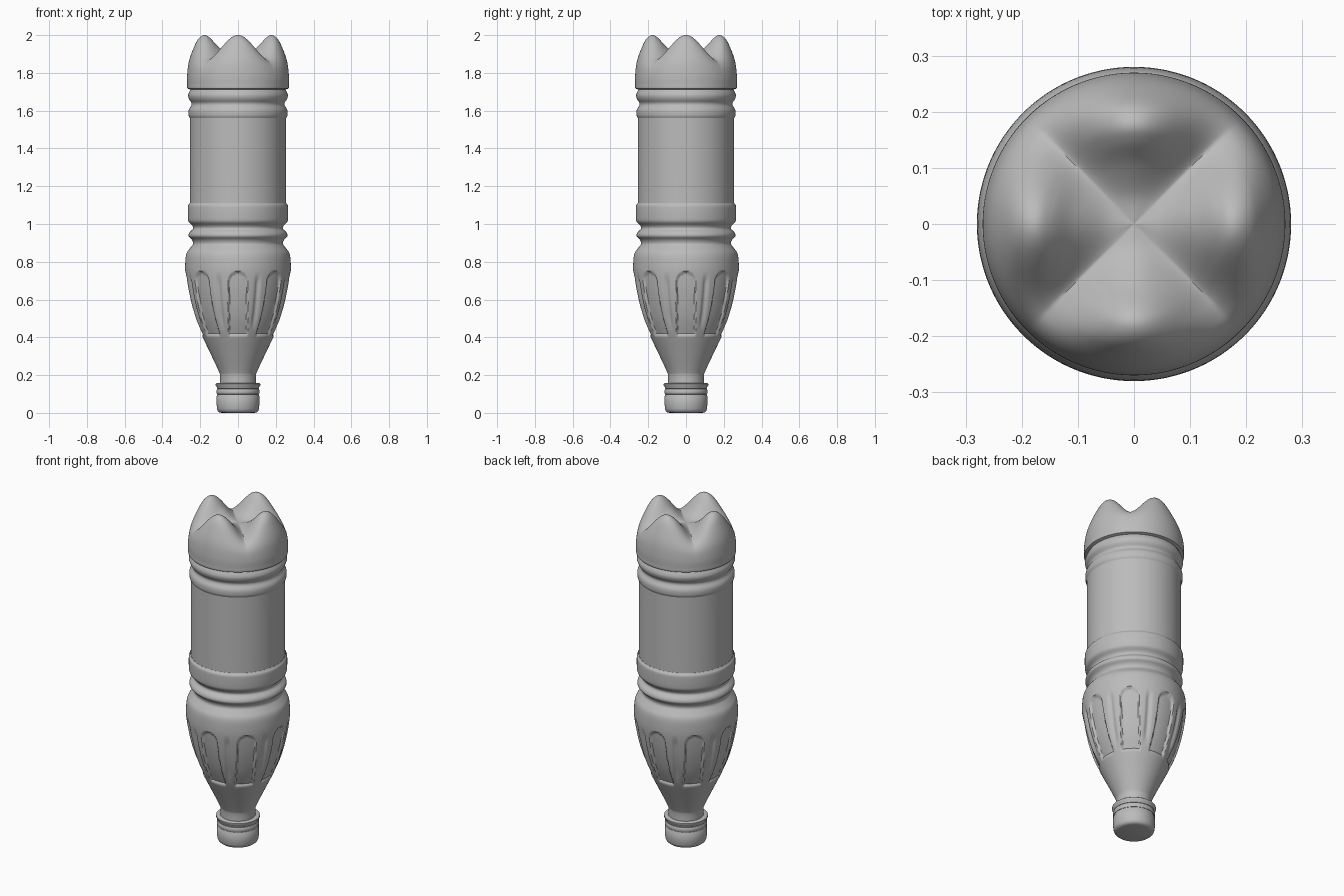
import bpy, bmesh, math
from mathutils import Vector

cube = bpy.data.objects.get("Cube")
if cube:
    bpy.data.objects.remove(cube)

# One plain grey material
grey = bpy.data.materials.new("plain grey")
grey.use_nodes = True
colour = (0.5, 0.5, 0.5, 1)
grey.diffuse_color = colour
grey.node_tree.nodes["Principled BSDF"].inputs["Base Color"].default_value = colour


def smoothstep(a, b, x):
    t = min(max((x - a) / (b - a), 0), 1)
    return t * t * (3 - 2 * t)


def spline(points, counts):
    """Catmull-Rom curve through (radius, height) points."""
    p = [Vector(q) for q in points]
    p = [p[0]] + p + [p[-1]]
    out = []
    for i, n in enumerate(counts):
        a, b, c, d = p[i:i + 4]
        for k in range(n):
            t = k / n
            out.append(0.5 * (2 * b + (c - a) * t + (2 * a - 5 * b + 4 * c - d) * t ** 2
                              + (3 * b - a - 3 * c + d) * t ** 3))
    return out + [p[-1]]


def step_counts(points, step):
    return [max(2, math.ceil(math.dist(a, b) / step)) for a, b in zip(points, points[1:])]


def lathe(name, rings, segments, shape, angle):
    """Sweep rings round z; shape(ring, angle) gives radius and height."""
    bm = bmesh.new()
    grid = []
    for ring in rings:
        row = []
        for j in range(segments):
            a = math.tau * j / segments
            r, z = shape(ring, a)
            row.append(bm.verts.new((r * math.cos(a), r * math.sin(a), z)))
        grid.append(row)
    for low, high in zip(grid, grid[1:]):
        for j in range(segments):
            k = (j + 1) % segments
            bm.faces.new((low[j], low[k], high[k], high[j]))
    bmesh.ops.remove_doubles(bm, verts=bm.verts[:], dist=0.00005)
    mesh = bpy.data.meshes.new(name)
    bm.to_mesh(mesh)
    bm.free()
    obj = bpy.data.objects.new(name, mesh)
    bpy.context.collection.objects.link(obj)
    mesh.materials.append(grey)
    bpy.ops.object.select_all(action='DESELECT')
    obj.select_set(True)
    bpy.context.view_layer.objects.active = obj
    bpy.ops.object.shade_smooth_by_angle(angle=math.radians(angle))
    return obj


# Wall of the upturned bottle, from the neck up to the last groove
wall = [(0.095, 0.13), (0.095, 0.195), (0.104, 0.225), (0.146, 0.315), (0.192, 0.412),
        (0.232, 0.51), (0.261, 0.62), (0.278, 0.73), (0.279, 0.80), (0.272, 0.845),
        (0.254, 0.872), (0.238, 0.895), (0.244, 0.917), (0.261, 0.935), (0.257, 0.955),
        (0.238, 0.975), (0.243, 0.993), (0.261, 1.012), (0.265, 1.04), (0.265, 1.09),
        (0.262, 1.102), (0.255, 1.112), (0.254, 1.15), (0.254, 1.54), (0.255, 1.56),
        (0.261, 1.572), (0.262, 1.595), (0.258, 1.61), (0.247, 1.628), (0.247, 1.642),
        (0.259, 1.66), (0.264, 1.68), (0.259, 1.698), (0.252, 1.712), (0.268, 1.717)]
# Footed base, along a foot and along the valley between two feet
foot = [(0.269, 1.74), (0.269, 1.79), (0.260, 1.86), (0.238, 1.925), (0.210, 1.98),
        (0.178, 2.0), (0.148, 1.985), (0.105, 1.94), (0.05, 1.90), (0, 1.89)]
valley = [(0.269, 1.74), (0.268, 1.78), (0.259, 1.825), (0.240, 1.855), (0.210, 1.873),
          (0.178, 1.882), (0.148, 1.887), (0.105, 1.89), (0.05, 1.89), (0, 1.89)]

counts = step_counts(wall + foot, 0.009)
foot_rings = spline(wall + foot, counts)
valley_rings = spline(wall + valley, counts)


def bottle_shape(ring, a):
    f, v = ring
    lobe = (0.5 + 0.5 * math.cos(4 * a)) ** 0.7
    r, z = v.lerp(f, lobe)
    # Eight recessed round-topped panels with a soft flute between each pair
    if 0.40 < z < 0.76:
        pitch = math.tau / 8
        off = abs((a + pitch / 2) % pitch - pitch / 2) * r
        gap = abs(a % pitch - pitch / 2) * r
        edge = math.hypot(off, max(z - 0.695, 0)) - 0.05
        fade = smoothstep(0.409, 0.417, z)
        panel = 0.012 * (1 - smoothstep(-0.005, 0.004, edge)) * fade
        flute = 0.009 * (1 - smoothstep(0.0, 0.022, gap))
        flute *= smoothstep(0.42, 0.52, z) * (1 - smoothstep(0.68, 0.75, z))
        r -= panel + flute
    return r, z


lathe("bottle_body", list(zip(foot_rings, valley_rings)), 288, bottle_shape, 40)


def plain(ring, a):
    return ring


# Screw cap with rounded rim, and the rings of the neck above it
cap = [(0, 0), (0.088, 0), (0.099, 0.003), (0.107, 0.010), (0.111, 0.022),
       (0.113, 0.045), (0.113, 0.088), (0.110, 0.092), (0.110, 0.098), (0.094, 0.098)]
lathe("screw_cap", cap, 96, plain, 40)
seal = [(0.094, 0.096), (0.111, 0.099), (0.114, 0.106), (0.114, 0.118),
        (0.110, 0.126), (0.094, 0.128)]
lathe("seal_ring", seal, 96, plain, 40)
flange = [(0.094, 0.126), (0.110, 0.128), (0.113, 0.140), (0.118, 0.146),
          (0.118, 0.154), (0.114, 0.157), (0.094, 0.157)]
lathe("neck_flange", flange, 96, plain, 40)
